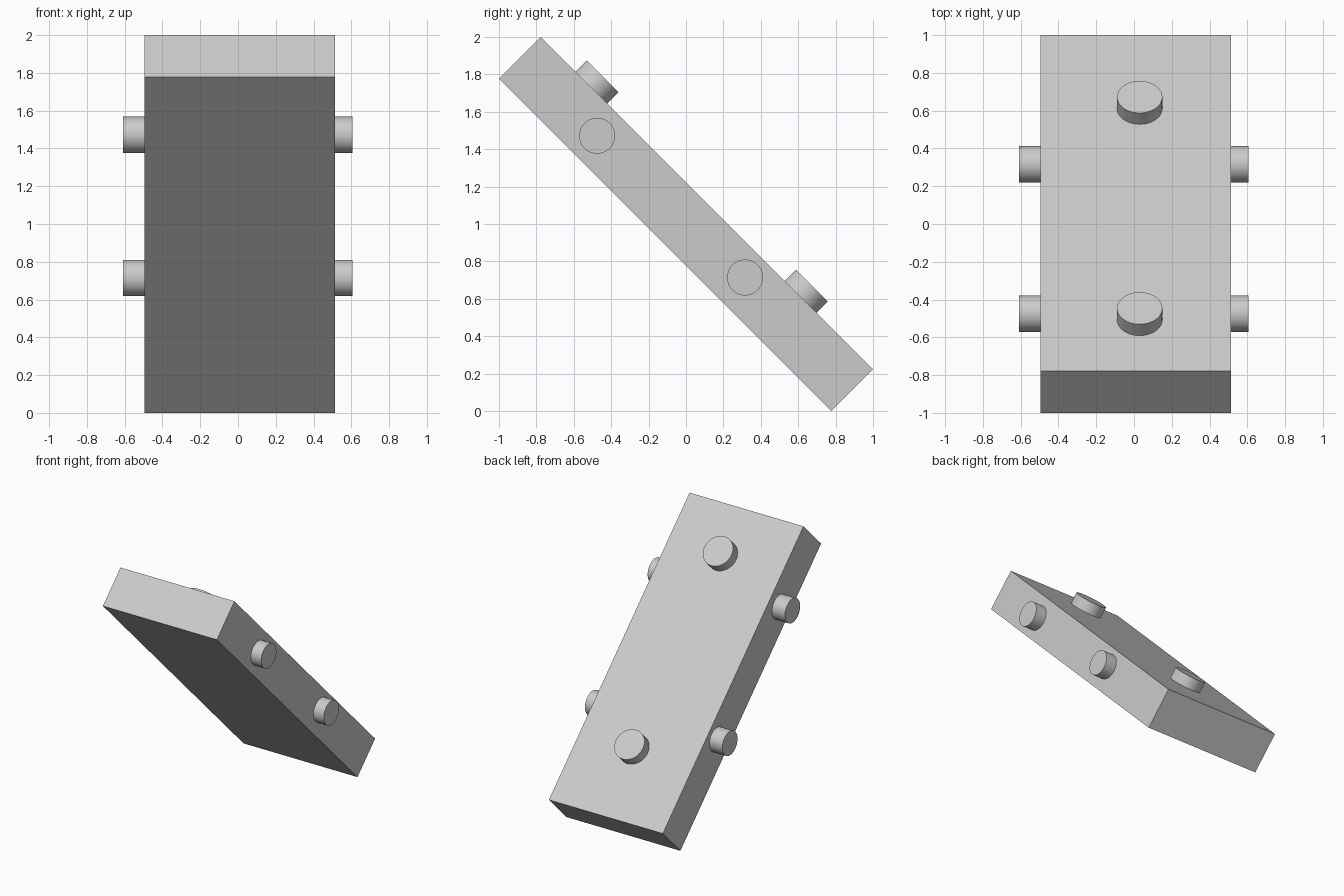
import bpy
from math import radians
from mathutils import Matrix, Vector

cube = bpy.data.objects.get("Cube")
if cube:
    bpy.data.objects.remove(cube, do_unlink=True)

grey = bpy.data.materials.new("light_grey")
grey.use_nodes = True
colour = (0.6, 0.6, 0.6, 1)
grey.diffuse_color = colour
grey.node_tree.nodes["Principled BSDF"].inputs["Base Color"].default_value = colour

# Tilted frame of the slab: local y runs down the slope, local z points out of its face
tilt = Matrix.Translation((0.009, 0, 1)) @ Matrix.Rotation(radians(-45), 4, "X")
THICK = 0.315


def finish(name, matrix):
    obj = bpy.context.object
    obj.name = name
    obj.matrix_world = matrix
    obj.data.materials.append(grey)
    return obj


def peg(name, radius, depth, matrix):
    bpy.ops.mesh.primitive_cylinder_add(vertices=48, radius=radius, depth=depth)
    finish(name, matrix)
    bpy.ops.object.shade_smooth_by_angle(angle=radians(30))


# Slab
bpy.ops.mesh.primitive_cube_add(size=1)
slab = finish("slab", tilt)
slab.data.transform(Matrix.Diagonal((1.008, 2.514, THICK, 1)))

# Round studs on the sloping face, half sunk into the slab
for name, along in (("upper_stud", -0.873), ("lower_stud", 0.709)):
    peg(name, 0.12, 0.17, tilt @ Matrix.Translation((0.021, along, THICK / 2)))

# Side pins, each running out from inside the slab
for level, y, z in (("upper", -0.475, 1.472), ("lower", 0.316, 0.714)):
    for side, inner, outer in (("left", 0.4, 0.605), ("right", -0.4, -0.61)):
        place = Matrix.Translation(Vector(((inner + outer) / 2, y, z)))
        peg(f"{level}_{side}_pin", 0.096, abs(outer - inner),
            place @ Matrix.Rotation(radians(90), 4, "Y"))
